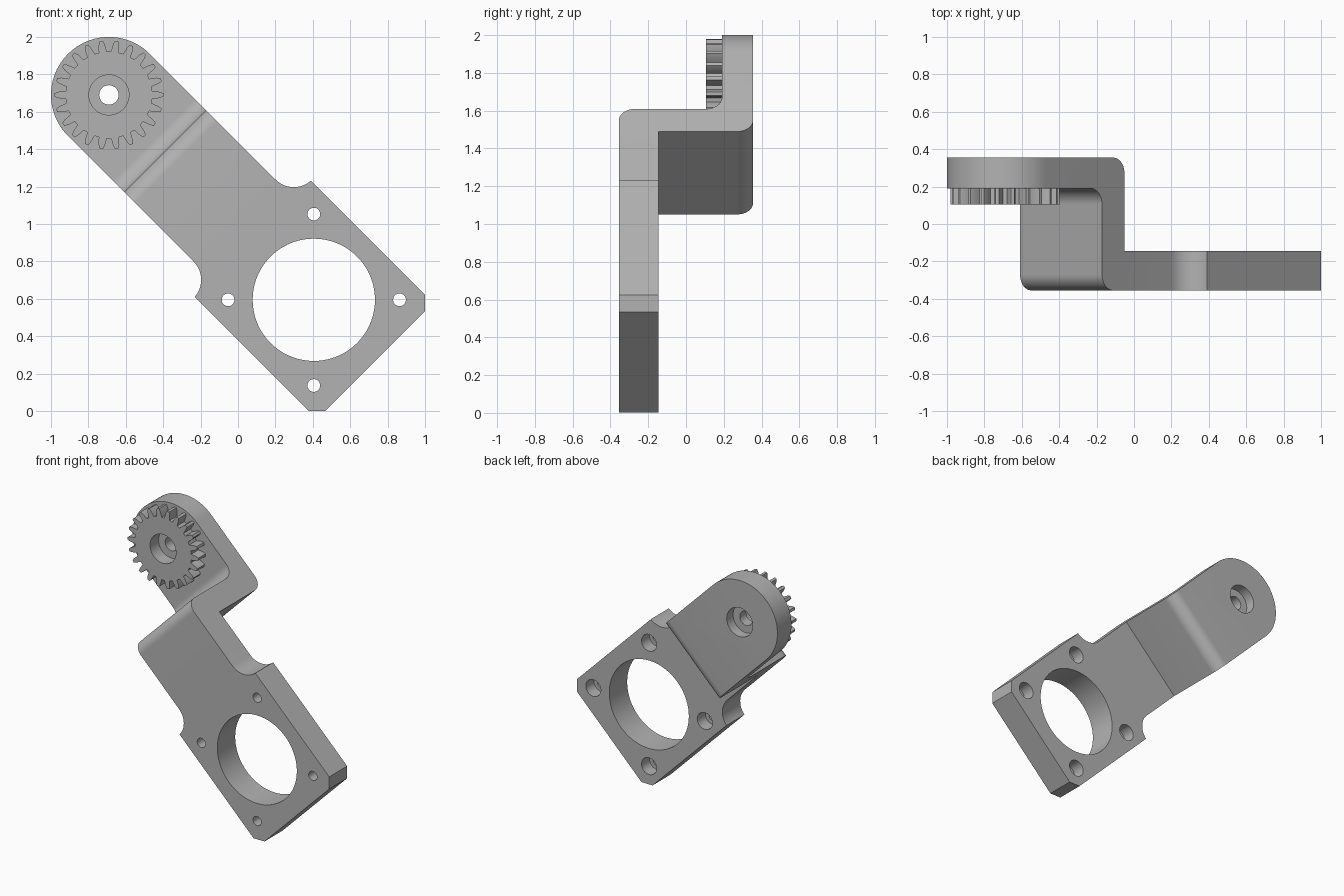
import bpy, bmesh, math
from mathutils import Matrix, Vector

if "Cube" in bpy.data.objects:
    bpy.data.objects.remove(bpy.data.objects["Cube"], do_unlink=True)

# Arm frame: X runs along the arm from the gear axis, Z across it, Y is depth
FRAME = Matrix.Translation((-0.69, 0, 1.69)) @ Matrix.Rotation(math.radians(45), 4, 'Y')
ARM, HALF, NEAR, FAR = 0.31, 0.44, 1.089, 2.012
FRONT, BACK = -0.355, 0.355
HOLE_U, HOLE_V = 1.549, 0.324

grey = bpy.data.materials.new("grey")
grey.use_nodes = True
COLOUR = (0.45, 0.45, 0.45, 1)
grey.diffuse_color = COLOUR
grey.node_tree.nodes["Principled BSDF"].inputs["Base Color"].default_value = COLOUR


def arc(cx, cy, r, start, end, n):
    """Points on an arc, angles in degrees."""
    angles = [math.radians(start + (end - start) * i / n) for i in range(n + 1)]
    return [(cx + r * math.cos(a), cy + r * math.sin(a)) for a in angles]


def prism(name, outline, low, high, plan=True):
    """Extrude an outline through depth (plan) or across the arm (side profile)."""
    bm = bmesh.new()
    verts = [bm.verts.new((p, low, q) if plan else (p, q, low)) for p, q in outline]
    face = bm.faces.new(verts)
    moved = bmesh.ops.extrude_face_region(bm, geom=[face])["geom"]
    shift = Vector((0, high - low, 0) if plan else (0, 0, high - low))
    bmesh.ops.translate(bm, vec=shift, verts=[g for g in moved if isinstance(g, bmesh.types.BMVert)])
    bmesh.ops.recalc_face_normals(bm, faces=bm.faces)
    mesh = bpy.data.meshes.new(name)
    bm.to_mesh(mesh)
    bm.free()
    mesh.materials.append(grey)
    obj = bpy.data.objects.new(name, mesh)
    obj.matrix_world = FRAME
    bpy.context.collection.objects.link(obj)
    return obj


def combine(obj, tool, operation):
    """Apply a boolean and discard the tool."""
    tool.hide_render = True
    bpy.context.view_layer.objects.active = obj
    mod = obj.modifiers.new("cut", 'BOOLEAN')
    mod.operation, mod.solver, mod.object = operation, 'EXACT', tool
    bpy.ops.object.modifier_apply(modifier=mod.name)
    bpy.data.objects.remove(tool, do_unlink=True)


def drill(obj, u, v, r, low, high, n=32):
    combine(obj, prism("drill", arc(u, v, r, 0, 360, n)[:-1], low, high), 'DIFFERENCE')


# Plan outline: round end, straight arm, scooped shoulders, chamfered motor plate
chamfer = 0.064
upper = arc(0.95, 0.448, 0.138, -90, -3, 12) + [
    (NEAR, HALF), (FAR - chamfer, HALF), (FAR, HALF - chamfer)]
lower = [(u, -v) for u, v in reversed(upper)]
outline = arc(0, 0, ARM, 270, 90, 48) + upper + lower

# Side profile: the arm steps forward through a web with rounded bends
R, W0, W1, STEP, PLATE = 0.085, 0.424, 0.594, 0.19, -0.145
profile = ([(-0.5, BACK), (-0.5, STEP)]
           + arc(W0 - R, STEP - R, R, 90, 0, 10)
           + arc(W0 + R, FRONT + R, R, 180, 270, 10)
           + [(2.2, FRONT), (2.2, PLATE), (W1, PLATE)]
           + arc(W1 - R, BACK - R, R, 0, 90, 10))
bracket = prism("bracket", profile, -0.6, 0.6, plan=False)
combine(bracket, prism("plan", outline, -0.6, 0.6), 'INTERSECT')

# Motor opening and four counterbored screw holes
drill(bracket, HOLE_U, 0, 0.327, -0.6, 0, 72)
for su in (-1, 1):
    for sv in (-1, 1):
        u, v = HOLE_U + su * HOLE_V, sv * HOLE_V
        drill(bracket, u, v, 0.034, -0.6, 0)
        drill(bracket, u, v, 0.062, -0.24, 0)

# Gear with tapered teeth
TEETH, ROOT, TIP = 22, 0.232, 0.291
pitch = 2 * math.pi / TEETH
teeth = []
for i in range(TEETH):
    for offset, r in ((-0.33, ROOT), (-0.27, 0.25), (-0.22, 0.27), (-0.11, TIP),
                      (0.11, TIP), (0.22, 0.27), (0.27, 0.25), (0.33, ROOT)):
        a = (i + offset) * pitch + math.radians(45)
        teeth.append((r * math.cos(a), r * math.sin(a)))
gear = prism("gear", teeth, 0.105, STEP)

# Axle bore through both, with a recess at each side
for part in (gear, bracket):
    drill(part, 0, 0, 0.052, 0, 0.5)
drill(gear, 0, 0, 0.107, 0, 0.3, 48)
drill(bracket, 0, 0, 0.107, 0, 0.205, 48)
drill(bracket, 0, 0, 0.107, 0.28, 0.5, 48)

for part in (bracket, gear):
    bpy.ops.object.select_all(action='DESELECT')
    part.select_set(True)
    bpy.context.view_layer.objects.active = part
    bpy.ops.object.shade_smooth_by_angle(angle=math.radians(30))
